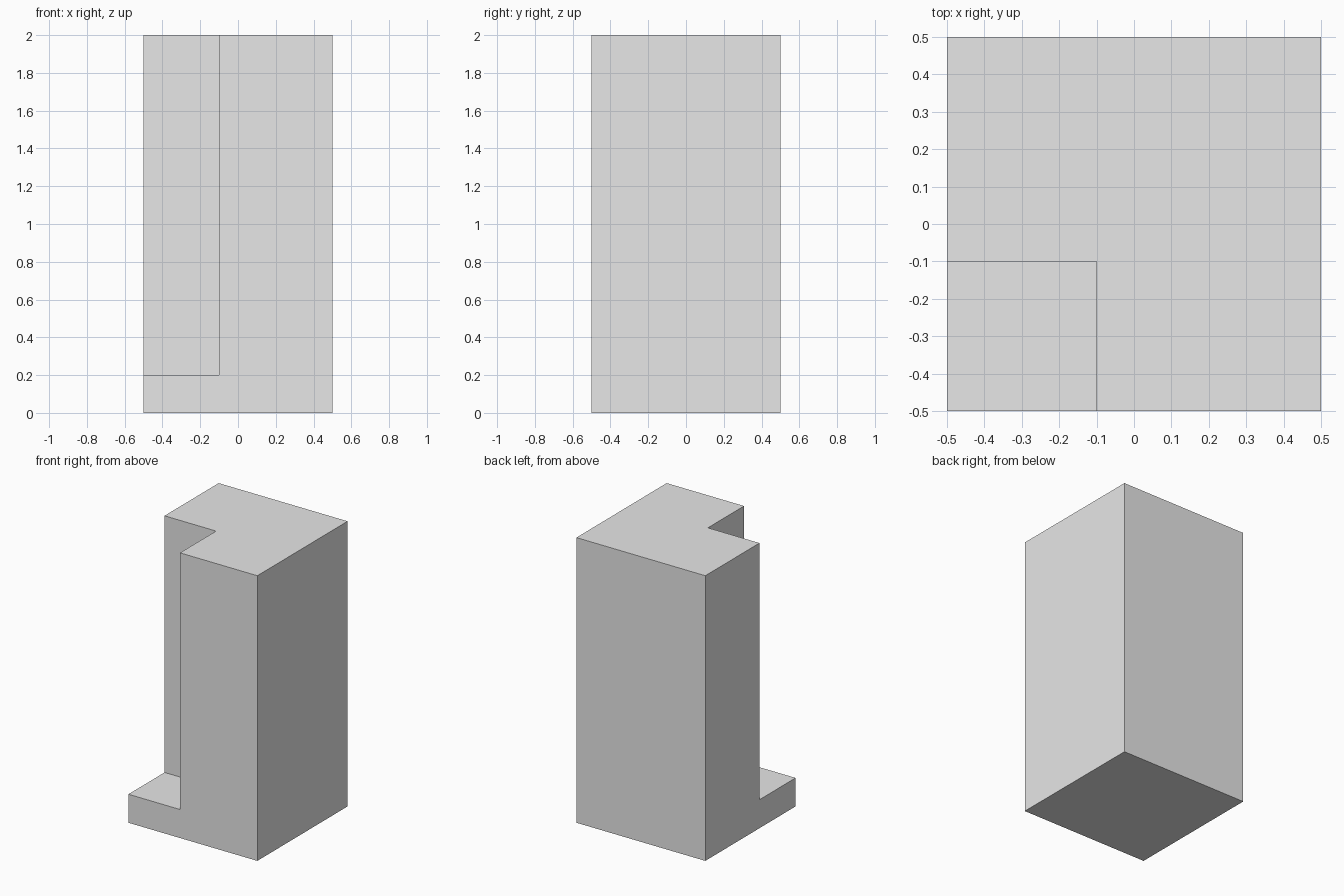
import bpy
import bmesh

# Remove the default cube
cube = bpy.data.objects.get("Cube")
if cube:
    bpy.data.objects.remove(cube, do_unlink=True)

# Single plain grey
grey = bpy.data.materials.new("light_grey")
grey.use_nodes = True
colour = (0.8, 0.8, 0.8, 1.0)
grey.diffuse_color = colour
grey.node_tree.nodes["Principled BSDF"].inputs["Base Color"].default_value = colour

HALF, NOTCH, STEP, TOP = 0.5, -0.1, 0.2, 2.0


def column(bm, corners, bottom, top):
    """Extrude a plan outline from bottom to top; return the cap faces."""
    low = [bm.verts.new((x, y, bottom)) for x, y in corners]
    base = bm.faces.new(low)
    result = bmesh.ops.extrude_face_region(bm, geom=[base], use_keep_orig=True)
    high = [v for v in result["geom"] if isinstance(v, bmesh.types.BMVert)]
    bmesh.ops.translate(bm, verts=high, vec=(0, 0, top - bottom))


# Full-height L-shaped column
bm = bmesh.new()
column(bm, [(NOTCH, -HALF), (HALF, -HALF), (HALF, HALF),
            (-HALF, HALF), (-HALF, NOTCH), (NOTCH, NOTCH)], 0, TOP)

# Low step filling the foot of the notched corner
column(bm, [(-HALF, -HALF), (NOTCH, -HALF),
            (NOTCH, NOTCH), (-HALF, NOTCH)], 0, STEP)

# Split the column's notch walls at step height, then merge into one solid
bmesh.ops.bisect_plane(bm, geom=bm.verts[:] + bm.edges[:] + bm.faces[:],
                       plane_co=(0, 0, STEP), plane_no=(0, 0, 1))
bmesh.ops.remove_doubles(bm, verts=bm.verts[:], dist=0.0001)


# Drop the hidden walls between the column and the step
def is_hidden(face):
    c = face.calc_center_median()
    if c.z > STEP or abs(face.normal.z) > 0.5:
        return False
    on_side = abs(c.x - NOTCH) < 0.001 and c.y < NOTCH
    on_back = abs(c.y - NOTCH) < 0.001 and c.x < NOTCH
    return on_side or on_back


bm.normal_update()
bmesh.ops.delete(bm, geom=[f for f in bm.faces if is_hidden(f)], context="FACES")

# Clean up coplanar seams
bmesh.ops.dissolve_limit(bm, angle_limit=0.01, verts=bm.verts[:], edges=bm.edges[:])
bmesh.ops.recalc_face_normals(bm, faces=bm.faces[:])

mesh = bpy.data.meshes.new("notched_block")
bm.to_mesh(mesh)
bm.free()
mesh.materials.append(grey)
block = bpy.data.objects.new("notched_block", mesh)
bpy.context.collection.objects.link(block)
